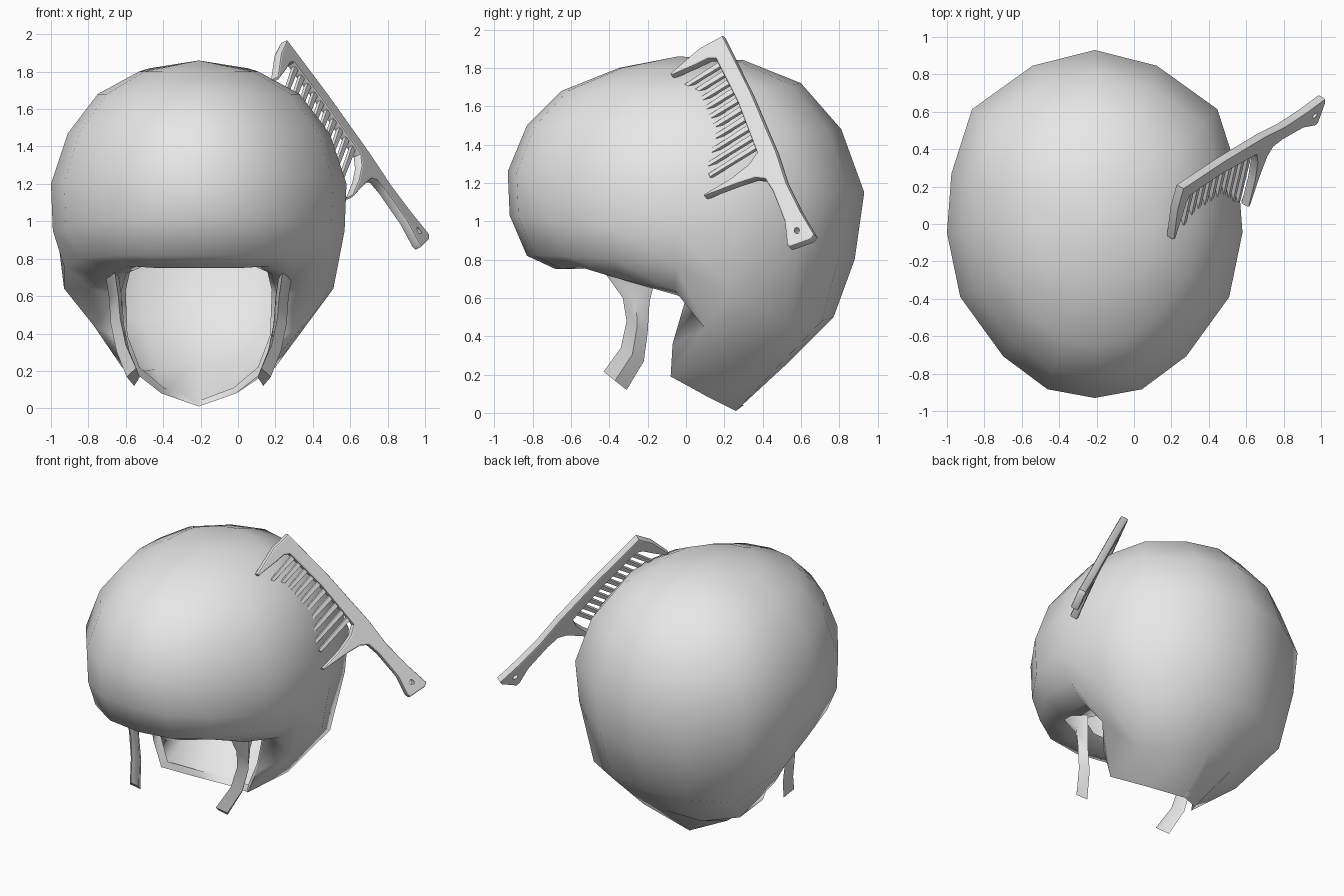
import bpy, bmesh, math
from mathutils import Vector, Matrix

if "Cube" in bpy.data.objects:
    bpy.data.objects.remove(bpy.data.objects["Cube"])

CX = -0.21  # hair symmetry plane
grey = bpy.data.materials.new("soft_grey")
grey.diffuse_color = (0.8, 0.8, 0.8, 1)
grey.use_nodes = True
grey.node_tree.nodes["Principled BSDF"].inputs["Base Color"].default_value = grey.diffuse_color


def finish(obj, angle):
    obj.data.materials.clear()
    obj.data.materials.append(grey)
    bpy.ops.object.select_all(action='DESELECT')
    obj.select_set(True)
    bpy.context.view_layer.objects.active = obj
    bpy.ops.object.shade_smooth_by_angle(angle=math.radians(angle))


def mesh_object(name, bm):
    bmesh.ops.recalc_face_normals(bm, faces=bm.faces)
    me = bpy.data.meshes.new(name)
    bm.to_mesh(me)
    bm.free()
    obj = bpy.data.objects.new(name, me)
    bpy.context.collection.objects.link(obj)
    return obj


def mirrored(half):
    """Half ring (front to back, right side) -> full closed ring."""
    left = [(-x, y, z) for x, y, z in half[-2:0:-1]]
    return [(CX + x, y, z) for x, y, z in half + left]


# Hair: unit outline seen from above, scaled for each upper ring
outline = [(0, -1), (.32, -.95), (.62, -.76), (.91, -.42), (1, -.05),
           (.97, .29), (.83, .66), (.42, .91), (0, 1)]
# half width, side z, front y, front z, back y, back z
upper = [(.32, 1.80, -.35, 1.80, .30, 1.84),
         (.54, 1.68, -.65, 1.68, .60, 1.72),
         (.70, 1.47, -.83, 1.50, .81, 1.48),
         (.79, 1.20, -.93, 1.26, .93, 1.15),
         (.78, .95, -.92, 1.03, .88, .80)]
rings = []
for w, zs, yf, zf, yb, zb in upper:
    ring = []
    for u, v in outline:
        y = -v * yf if v < 0 else v * yb
        z = zs + v * v * ((zf if v < 0 else zb) - zs)
        ring.append((u * w, y, z))
    rings.append(ring)
# Underside rings, ending at the hairline and ear notch
rings.append([(0, -.83, .82), (.25, -.79, .82), (.46, -.65, .82), (.64, -.38, .80),
              (.72, -.05, .76), (.72, .22, .64), (.56, .54, .46), (.3, .71, .48), (0, .77, .5)])
rings.append([(0, -.68, .75), (.22, -.65, .75), (.38, -.55, .76), (.51, -.35, .70),
              (.58, -.06, .64), (.56, .10, .44), (.41, .28, .22), (.23, .45, .21), (0, .52, .25)])
rings.append([(0, -.55, .75), (.14, -.54, .75), (.27, -.48, .77), (.39, -.36, .72),
              (.42, 0, .6), (.41, -.07, .36), (.34, -.08, .19), (.2, .12, .08), (0, .26, .01)])
# Lip turned inward along the opening
rings.append([(x * .93, y + .04, z + .03) for x, y, z in rings[-1]])

bm = bmesh.new()
loops = [[bm.verts.new(p) for p in mirrored(r)] for r in rings]
apex = bm.verts.new((CX, -.04, 1.86))
n = len(loops[0])
for i in range(n):
    j = (i + 1) % n
    bm.faces.new((apex, loops[0][i], loops[0][j]))
    for a, b in zip(loops, loops[1:]):
        bm.faces.new((a[i], b[i], b[j], a[j]))
hair = mesh_object("hair", bm)
finish(hair, 75)

# Sideburns: side offset, front y, front z, back y, back z
stations = [(.47, -.43, .74, -.16, .70), (.45, -.33, .60, -.19, .58),
            (.44, -.31, .48, -.20, .42), (.41, -.34, .34, -.22, .27),
            (.355, -.43, .215, -.31, .12)]
for side, name in ((1, "sideburn_right"), (-1, "sideburn_left")):
    bm = bmesh.new()
    sections = []
    for x, yf, zf, yb, zb in stations:
        ym, zm = (yf + yb) / 2, (zf + zb) / 2
        pts = [(x - .02, yf, zf), (x + .03, ym, zm), (x - .01, yb, zb), (x - .04, ym, zm)]
        sections.append([bm.verts.new((CX + side * px, y, z)) for px, y, z in pts])
    for a, b in zip(sections, sections[1:]):
        for i in range(4):
            j = (i + 1) % 4
            bm.faces.new((a[i], b[i], b[j], a[j]))
    bm.faces.new(sections[0])
    bm.faces.new(sections[-1])
    finish(mesh_object(name, bm), 60)

# Comb placement: u runs down the spine, v along the teeth
U = Vector((.76, .48, -1.04)).normalized()
V = Vector((-.07, -.31, -.2))
V = (V - U * V.dot(U)).normalized()
N = U.cross(V)
place = Matrix((U, V, N)).transposed().to_4x4()
place.translation = (.245, .2, 1.96)


def flat_part(name, loops2d, thickness, bevel):
    cu = bpy.data.curves.new(name, 'CURVE')
    cu.dimensions = '2D'
    cu.fill_mode = 'BOTH'
    cu.extrude = thickness - bevel
    cu.bevel_depth = bevel
    cu.bevel_resolution = 1
    cu.offset = -bevel
    for pts in loops2d:
        s = cu.splines.new('POLY')
        s.points.add(len(pts) - 1)
        for p, (u, v) in zip(s.points, pts):
            p.co = (u, v, 0, 1)
        s.use_cyclic_u = True
    obj = bpy.data.objects.new(name, cu)
    bpy.context.collection.objects.link(obj)
    obj.matrix_world = place
    bpy.ops.object.select_all(action='DESELECT')
    obj.select_set(True)
    bpy.context.view_layer.objects.active = obj
    bpy.ops.object.convert(target='MESH')
    finish(bpy.context.object, 40)


# Comb frame: spine, two outer tines and handle with a hanging hole
frame = [(0, 0), (.4, -.01), (.8, 0), (1.0, .02), (1.2, .015), (1.373, 0), (1.385, .03),
         (1.355, .15), (1.33, .155), (1.2, .115), (1.0, .105), (.91, .115), (.87, .16),
         (.84, .26), (.795, .45), (.785, .45), (.79, .28), (.775, .16), (.74, .095),
         (.4, .075), (.1, .085), (.075, .12), (.065, .2), (.04, .34), (.025, .34), (-.01, .14)]
hole = [(1.295 + .03 * math.cos(a * math.pi / 5), .075 + .025 * math.sin(a * math.pi / 5))
        for a in range(10)]
flat_part("comb_frame", [frame, hole], .026, .01)

# Comb teeth
for k in range(10):
    u = .135 + k * .062
    tip = .31 + .008 * k
    flat_part(f"comb_tooth_{k + 1}",
              [[(u - .016, .06), (u + .016, .06), (u + .011, tip), (u - .011, tip)]], .012, .003)
